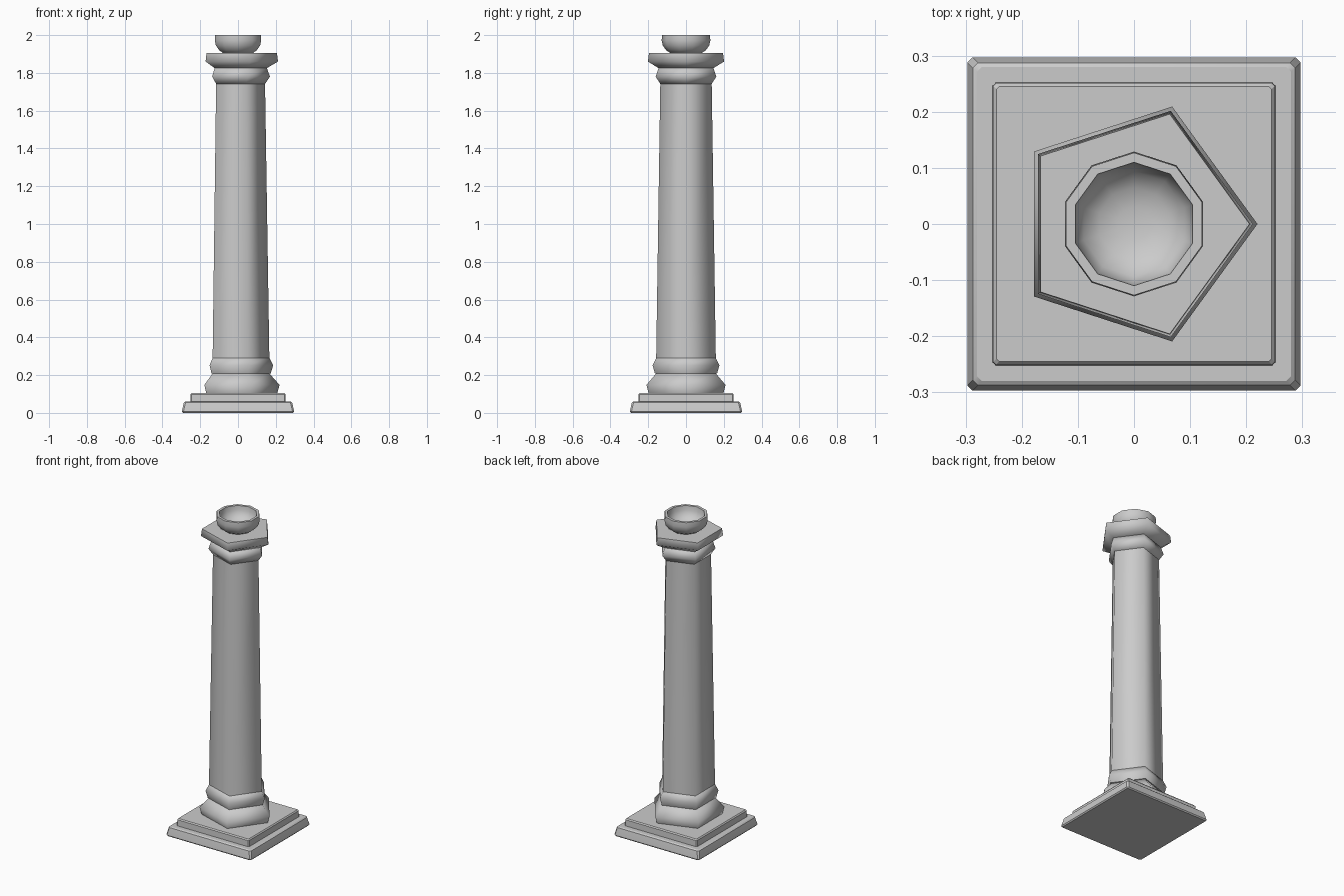
import bpy
from math import cos, sin, pi, radians

if "Cube" in bpy.data.objects:
    bpy.data.objects.remove(bpy.data.objects["Cube"])


def loft(name, rings, angle):
    """Skin a stack of equal-sized vertex rings and cap both ends."""
    n = len(rings[0])
    verts = [v for ring in rings for v in ring]
    faces = [list(range(n))[::-1], [len(verts) - n + j for j in range(n)]]
    for i in range(len(rings) - 1):
        for j in range(n):
            a, b = i * n + j, i * n + (j + 1) % n
            faces.append((a, b, b + n, a + n))
    mesh = bpy.data.meshes.new(name)
    mesh.from_pydata(verts, [], faces)
    mesh.update()
    obj = bpy.data.objects.new(name, mesh)
    bpy.context.collection.objects.link(obj)
    bpy.ops.object.select_all(action='DESELECT')
    obj.select_set(True)
    bpy.context.view_layer.objects.active = obj
    bpy.ops.object.shade_smooth_by_angle(angle=radians(angle))
    return obj


def turned(name, profile, sides=5, phase=0.0, angle=75):
    """Faceted lathe from a (radius, height) profile."""
    loft(name, [[(r * cos(phase + 2 * pi * k / sides),
                  r * sin(phase + 2 * pi * k / sides), z)
                 for k in range(sides)] for r, z in profile], angle)


def slab(name, profile, cut):
    """Square slab with clipped corners from a (half width, height) profile."""
    def ring(h, z):
        c = h - cut
        return [(h, -c, z), (h, c, z), (c, h, z), (-c, h, z),
                (-h, c, z), (-h, -c, z), (-c, -h, z), (c, -h, z)]
    loft(name, [ring(h, z) for h, z in profile], 30)


# Square plinth in two steps
slab("plinth_lower", [(0.291, 0), (0.297, 0.007), (0.296, 0.014),
                      (0.287, 0.054), (0.28, 0.06)], 0.009)
slab("plinth_upper", [(0.252, 0.058), (0.251, 0.098), (0.245, 0.105)], 0.005)

# Pentagonal base mouldings
turned("base_ring_lower", [(0.208, 0.104), (0.220, 0.148), (0.165, 0.21)])
turned("base_ring_upper", [(0.173, 0.208), (0.186, 0.252), (0.163, 0.297)])

# Tapered pentagonal shaft
turned("shaft", [(0.167, 0.205), (0.166, 0.29), (0.143, 1.75), (0.142, 1.83)])

# Pentagonal capital mouldings
turned("neck_ring", [(0.143, 1.742), (0.169, 1.78), (0.153, 1.826)])
turned("capital", [(0.147, 1.822), (0.212, 1.86), (0.206, 1.905)])

# Ten-sided hollow bowl
turned("bowl", [(0.078, 1.902), (0.105, 1.92), (0.123, 1.945), (0.129, 1.972),
                (0.127, 2.0), (0.110, 2.0), (0.107, 1.972), (0.094, 1.943),
                (0.065, 1.923), (0.03, 1.914)],
       sides=10, phase=pi / 10, angle=50)
